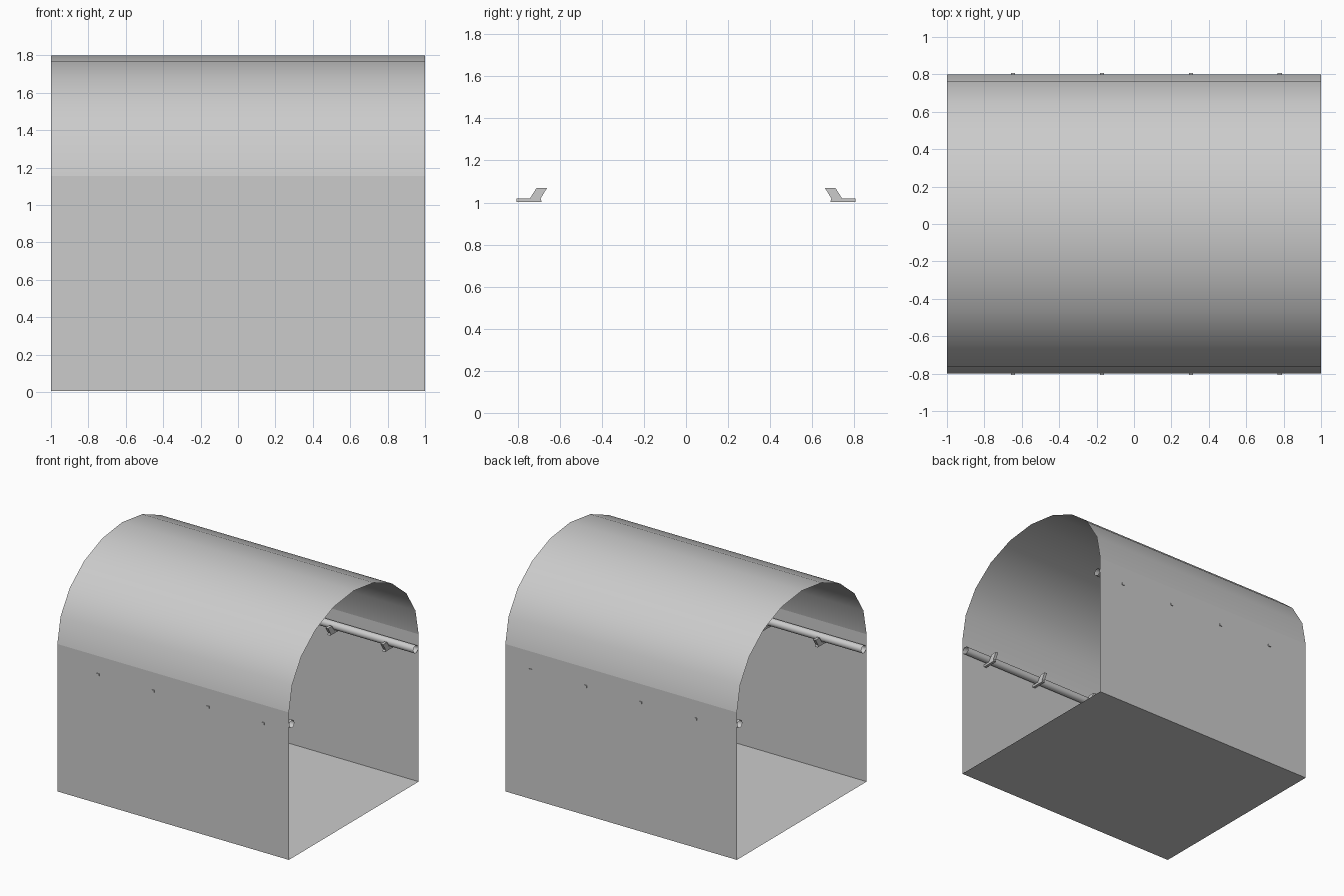
import bpy, bmesh, math

if "Cube" in bpy.data.objects:
    bpy.data.objects.remove(bpy.data.objects["Cube"])


def make_object(name, bm, smooth=None):
    mesh = bpy.data.meshes.new(name)
    bm.to_mesh(mesh)
    bm.free()
    ob = bpy.data.objects.new(name, mesh)
    bpy.context.collection.objects.link(ob)
    if smooth:
        bpy.ops.object.select_all(action='DESELECT')
        bpy.context.view_layer.objects.active = ob
        ob.select_set(True)
        bpy.ops.object.shade_smooth_by_angle(angle=math.radians(smooth))
    return ob


def extrude_x(bm, profile, x0, x1, solid=False, closed=False):
    """Sweep a (y, z) profile along x; open sheet, open tube or capped solid."""
    a = [bm.verts.new((x0, y, z)) for y, z in profile]
    b = [bm.verts.new((x1, y, z)) for y, z in profile]
    n = len(profile)
    for i in range(n if closed or solid else n - 1):
        j = (i + 1) % n
        bm.faces.new((a[i], b[i], b[j], a[j]))
    if solid:
        bm.faces.new(a)
        bm.faces.new(b[::-1])
        bmesh.ops.recalc_face_normals(bm, faces=bm.faces)


HALF_W, WALL_TOP, ROOF_H = 0.8, 1.155, 0.645

# Floor sheet
bm = bmesh.new()
extrude_x(bm, [(HALF_W, 0.004), (-HALF_W, 0.004)], 1, -1)
make_object("floor", bm)

# Side walls
for side, label in ((-1, "front"), (1, "back")):
    bm = bmesh.new()
    extrude_x(bm, [(side * HALF_W, 0.004), (side * HALF_W, WALL_TOP)], -side * -1, side * -1)
    make_object(label + "_wall", bm)

# Arched roof: half ellipse in ten segments
bm = bmesh.new()
arch = [(-HALF_W * math.cos(math.pi * i / 10), WALL_TOP + ROOF_H * math.sin(math.pi * i / 10))
        for i in range(11)]
extrude_x(bm, arch, -1, 1)
make_object("arched_roof", bm, 40)

# Handrails with their brackets on both walls
bracket = [(0.66, 1.07), (0.71, 1.07), (0.742, 1.02), (0.806, 1.02),
           (0.806, 1.003), (0.686, 1.003), (0.691, 1.02)]
for side, label in ((-1, "front"), (1, "back")):
    bm = bmesh.new()
    ring = [(side * 0.763 + 0.03 * math.cos(math.tau * i / 16), 1.051 + 0.03 * math.sin(math.tau * i / 16))
            for i in range(16)]
    extrude_x(bm, ring, 1, -1, closed=True)
    bmesh.ops.recalc_face_normals(bm, faces=bm.faces)
    make_object(label + "_handrail", bm, 40)
    for k in range(4):
        x = -0.646 + 0.475 * k
        bm = bmesh.new()
        extrude_x(bm, [(side * y, z) for y, z in bracket], x - 0.011, x + 0.011, solid=True)
        make_object(f"{label}_rail_bracket_{k + 1}", bm)
